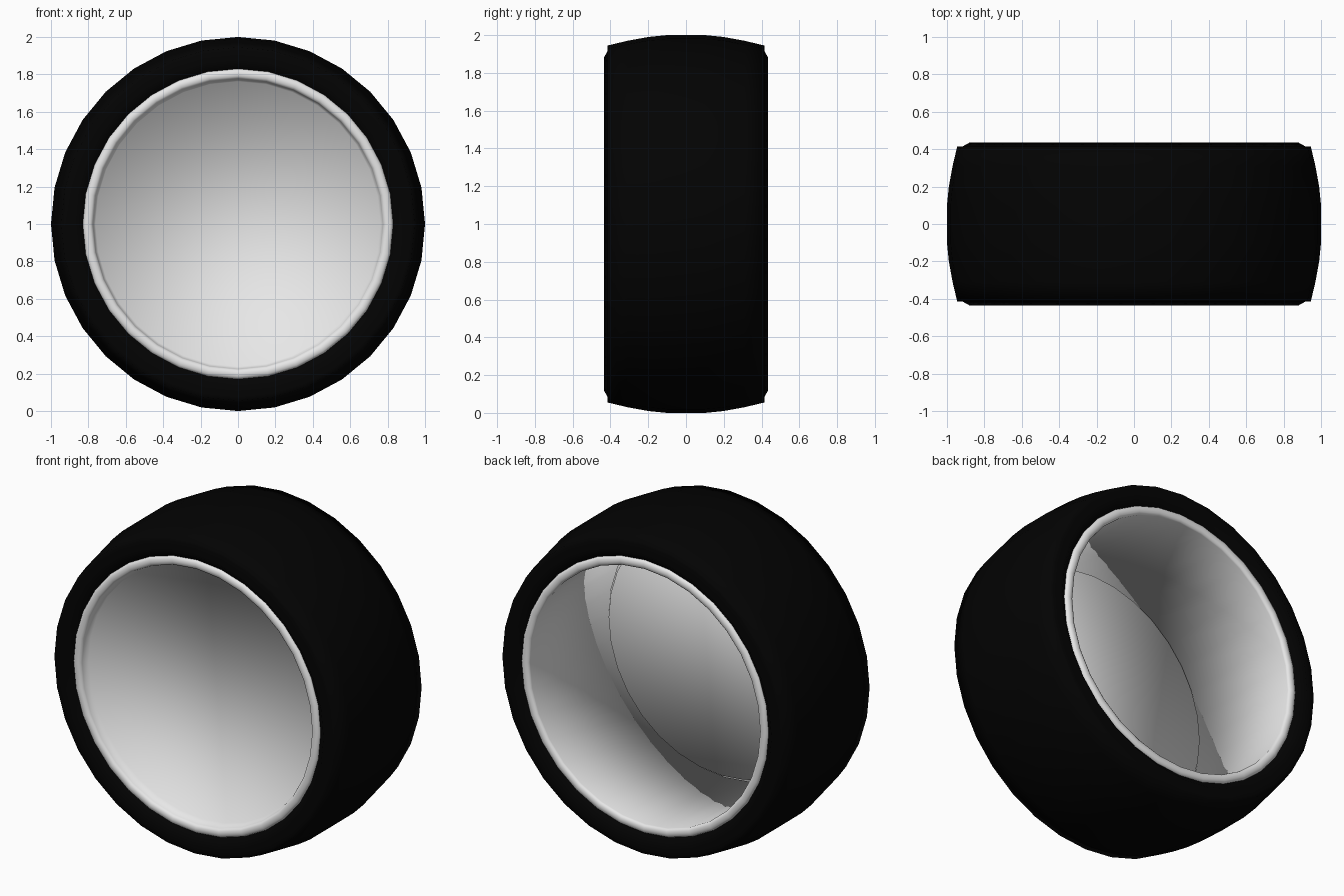
import bpy, bmesh
from math import sin, cos, pi

SIDES = 32

cube = bpy.data.objects.get("Cube")
if cube:
    bpy.data.objects.remove(cube)


def material(name, value):
    mat = bpy.data.materials.new(name)
    mat.use_nodes = True
    colour = (value, value, value, 1)
    mat.diffuse_color = colour
    bsdf = next(n for n in mat.node_tree.nodes if n.type == 'BSDF_PRINCIPLED')
    bsdf.inputs["Base Color"].default_value = colour
    return mat


def revolve(name, profile, mat, closed=False, capped=False):
    """Turn a (radius, y) profile around the wheel axle."""
    bm = bmesh.new()
    rings = [[bm.verts.new((r * sin(2 * pi * i / SIDES), y,
                            1 + r * cos(2 * pi * i / SIDES)))
              for i in range(SIDES)] for r, y in profile]
    pairs = list(zip(rings, rings[1:]))
    if closed:
        pairs.append((rings[-1], rings[0]))
    for a, b in pairs:
        for i in range(SIDES):
            j = (i + 1) % SIDES
            bm.faces.new((a[i], a[j], b[j], b[i]))
    if capped:
        bm.faces.new(rings[-1])
    bmesh.ops.recalc_face_normals(bm, faces=bm.faces)
    for face in bm.faces:
        face.smooth = True
    mesh = bpy.data.meshes.new(name)
    bm.to_mesh(mesh)
    bm.free()
    mesh.materials.append(mat)
    obj = bpy.data.objects.new(name, mesh)
    bpy.context.collection.objects.link(obj)
    return obj


def lip(side):
    """Rounded rim edge, from the tyre inwards, on side +1 (back) or -1 (front)."""
    arc = [(0.803 + 0.027 * cos(a * pi / 6), side * (0.39 + 0.018 * sin(a * pi / 6)))
           for a in range(7)]
    return [(0.83, side * 0.375)] + arc


rubber = material("black rubber", 0.0008)
metal = material("pale metal", 0.8)

# Tyre: crowned tread, notched shoulders, sidewalls dipping in to the rim
tyre_half = [(0.81, 0.375), (0.83, 0.39), (0.88, 0.435),
             (0.925, 0.41), (0.945, 0.415), (0.97, 0.31), (0.99, 0.2), (1.0, 0.1)]
tyre_front = [(r, -y) for r, y in reversed(tyre_half)]
revolve("tyre", tyre_half + tyre_front, rubber, closed=True)

# Rim barrel: back lip and deep straight wall, flanged behind the front lip
revolve("rim_barrel", lip(1) + [(0.785, -0.38), (0.815, -0.38)], metal)

# Front disc: front lip, short inner wall and a flat softly shaded disc
revolve("front_disc", lip(-1) + [(0.762, -0.345)], metal, capped=True)
